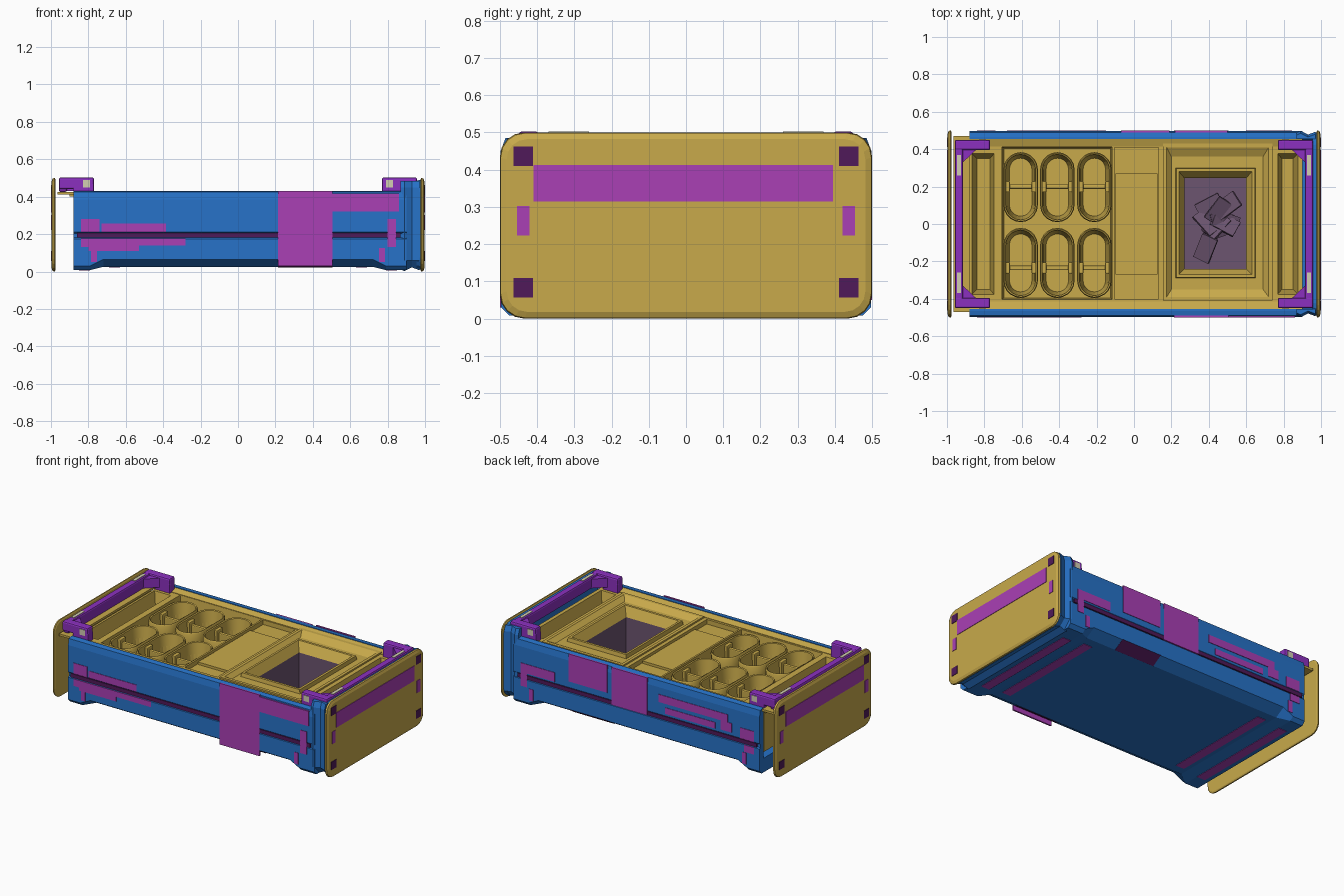
import bpy, bmesh, random
from math import cos, sin, pi
from mathutils import Euler, Matrix

if "Cube" in bpy.data.objects:
    bpy.data.objects.remove(bpy.data.objects["Cube"])

random.seed(4)


def material(name, rgb):
    m = bpy.data.materials.new(name)
    m.diffuse_color = (*rgb, 1)
    m.use_nodes = True
    m.node_tree.nodes["Principled BSDF"].inputs["Base Color"].default_value = m.diffuse_color
    return m


BLUE = material("blue", (0.02, 0.17, 0.58))
GOLD = material("gold", (0.58, 0.40, 0.07))
VIOLET = material("violet", (0.26, 0.03, 0.52))
MAGENTA = material("magenta", (0.40, 0.05, 0.46))
DARK = material("dark_purple", (0.08, 0.01, 0.10))
MAUVE = material("mauve", (0.15, 0.09, 0.16))
PALE = material("pale", (0.65, 0.62, 0.45))


def finish(name, bm, mat):
    bmesh.ops.recalc_face_normals(bm, faces=bm.faces)
    me = bpy.data.meshes.new(name)
    bm.to_mesh(me)
    bm.free()
    me.materials.append(mat)
    ob = bpy.data.objects.new(name, me)
    bpy.context.collection.objects.link(ob)
    return ob


def loft(name, loops, mat, cap=(True, True)):
    """Skin closed loops that share a point count."""
    bm = bmesh.new()
    rings = [[bm.verts.new(p) for p in lp] for lp in loops]
    n = len(rings[0])
    for a, b in zip(rings, rings[1:]):
        for i in range(n):
            j = (i + 1) % n
            bm.faces.new((a[i], a[j], b[j], b[i]))
    if cap[0]:
        bm.faces.new(rings[0])
    if cap[1]:
        bm.faces.new(rings[-1])
    return finish(name, bm, mat)


def rect(x0, x1, y0, y1, z):
    return [(x0, y0, z), (x1, y0, z), (x1, y1, z), (x0, y1, z)]


def box(name, x0, x1, y0, y1, z0, z1, mat, bevel=0):
    ob = loft(name, [rect(x0, x1, y0, y1, z0), rect(x0, x1, y0, y1, z1)], mat)
    if bevel:
        m = ob.modifiers.new("bevel", "BEVEL")
        m.width = bevel
        m.segments = 2
    return ob


def capsule(cx, cy, r, half, z, n=10):
    pts = []
    for base, s in ((0, 1), (pi, -1)):
        for i in range(n + 1):
            a = base + pi * i / n
            pts.append((cx + r * cos(a), cy + s * (half - r) + r * sin(a), z))
    return pts


def cut(ob, cutter):
    m = ob.modifiers.new("cut", "BOOLEAN")
    m.operation = "DIFFERENCE"
    m.object = cutter
    m.solver = "EXACT"
    bpy.context.view_layer.objects.active = ob
    bpy.ops.object.modifier_apply(modifier=m.name)
    bpy.data.objects.remove(cutter)


def round_rect(x, inset, r=0.065, n=4):
    hy, z0, z1 = 0.5 - inset, inset, 0.5 - inset
    pts = []
    for k, (sy, zc) in enumerate(((1, z1 - r), (-1, z1 - r), (-1, z0 + r), (1, z0 + r))):
        for i in range(n + 1):
            a = pi / 2 * (k + i / n)
            pts.append((x, sy * (hy - r) + r * cos(a), zc + r * sin(a)))
    return pts


# body: trough section with side groove, feet at both ends
def body_section(x, c, b, z):
    half = [(0.465, 0.43), (0.49, 0.425), (0.497, 0.385), (0.497, 0.21), (0.489, 0.203),
            (0.489, 0.182), (0.497, 0.175), (0.497, c), (b, z)]
    left = [(x, -y, h) for y, h in half]
    right = [(x, y, h) for y, h in reversed(half)]
    inner = [(x, y, h) for y, h in ((0.455, 0.43), (0.455, 0.1), (-0.455, 0.1), (-0.455, 0.43))]
    return left + right + inner


foot, mid = (0.03, 0.475, 0.008), (0.065, 0.43, 0.025)
loft("body", [body_section(-0.88, *foot), body_section(-0.79, *foot), body_section(-0.72, *mid),
              body_section(0.72, *mid), body_section(0.79, *foot), body_section(0.9, *foot)], BLUE)

# right end collar and its back wall
def collar(x, o):
    half = [(0.455, 0.485), (0.475 + o, 0.485), (0.488 + o, 0.45), (0.488 + o, 0.06), (0.44, 0.012 - o)]
    return ([(x, -y, z) for y, z in half] + [(x, y, z) for y, z in reversed(half)]
            + [(x, 0.445, 0.06), (x, -0.445, 0.06)])


loft("end_collar", [collar(0.87, 0), collar(0.89, 0.01), collar(0.93, -0.01), collar(0.97, 0.005)], BLUE)
loft("end_wall", [round_rect(0.955, 0.014), round_rect(0.978, 0.01)], BLUE)

# end plates with labels
for s, side in ((1, "right"), (-1, "left")):
    loft(side + "_end_plate", [round_rect(s * 0.976, 0.008), round_rect(s * 0.98, 0),
                               round_rect(s * 0.99, 0.002), round_rect(s * 0.997, 0.018, 0.055)], GOLD)
    a, b = sorted((s * 0.985, s * 1.0))
    box(side + "_end_stripe", a, b, -0.41, 0.395, 0.315, 0.412, MAGENTA)
    for t in (-1, 1):
        y = t * 0.437
        for z in (0.083, 0.436):
            box(side + "_end_square", a, b, y - 0.026, y + 0.026, z - 0.026, z + 0.026, DARK)
        box(side + "_end_tag", a, b, y - 0.017, y + 0.017, 0.223, 0.302, MAGENTA)

# tray insert with pockets
tray = box("tray", -0.88, 0.9, -0.452, 0.452, 0.14, 0.41, GOLD)
cut(tray, loft("slot_cutter", [rect(-0.84, -0.77, -0.35, 0.35, 0.29), rect(-0.87, -0.745, -0.38, 0.38, 0.43)], GOLD))
cut(tray, loft("slot_cutter", [rect(0.79, 0.85, -0.35, 0.35, 0.29), rect(0.765, 0.88, -0.38, 0.38, 0.43)], GOLD))
cut(tray, loft("cup_bay_cutter", [rect(-0.695, -0.125, -0.395, 0.405, 0.33), rect(-0.71, -0.115, -0.405, 0.415, 0.43)], GOLD))
cut(tray, box("middle_cutter", -0.105, 0.13, -0.40, 0.41, 0.38, 0.45, GOLD))
cut(tray, box("frame_cutter", 0.16, 0.735, -0.405, 0.425, 0.1, 0.45, GOLD))
box("middle_panel", -0.1, 0.125, -0.27, 0.27, 0.37, 0.396, GOLD)
for t in (-1, 1):
    loft("tray_side_lip", [[(x, t * 0.415, 0.40), (x, t * 0.415, 0.413), (x, t * 0.456, 0.426), (x, t * 0.456, 0.40)]
                           for x in (-0.9, 0.9)], GOLD)
box("left_tray_lip", -0.965, -0.88, -0.47, 0.47, 0.412, 0.426, GOLD)

# cups: raised capsule collars with a saddle across
for cx in (-0.606, -0.41, -0.212):
    for cy, bar in ((0.197, 0.2), (-0.208, -0.235)):
        cut(tray, loft("cup_cutter", [capsule(cx, cy, 0.06, 0.155, 0.2), capsule(cx, cy, 0.078, 0.172, 0.36)], GOLD))
        ring = [(0.090, 0.185, 0.325), (0.092, 0.187, 0.392), (0.087, 0.182, 0.402),
                (0.080, 0.175, 0.398), (0.073, 0.168, 0.325)]
        cup = loft("cup", [capsule(cx, cy, r, h, z) for r, h, z in ring], GOLD, (False, False))
        for p in cup.data.polygons:
            p.use_smooth = len(p.vertices) == 4
        cup.data.set_sharp_from_angle(angle=0.6)
        box("cup_saddle", cx - 0.078, cx + 0.078, bar - 0.012, bar + 0.012, 0.22, 0.365, GOLD, 0.006)
        for t in (-1, 1):
            x = cx + t * 0.072
            box("cup_notch", x - 0.014, x + 0.014, bar - 0.03, bar + 0.03, 0.25, 0.385, GOLD, 0.005)

# square opening with stepped frame
loft("opening_frame", [rect(0.155, 0.74, -0.41, 0.43, 0.40), rect(0.155, 0.74, -0.41, 0.43, 0.42),
                       rect(0.175, 0.72, -0.39, 0.41, 0.42), rect(0.20, 0.69, -0.35, 0.36, 0.395),
                       rect(0.222, 0.65, -0.29, 0.30, 0.395), rect(0.226, 0.646, -0.286, 0.296, 0.42),
                       rect(0.24, 0.63, -0.27, 0.28, 0.42), rect(0.27, 0.60, -0.24, 0.245, 0.36)], GOLD, (False, False))
loft("compartment", [rect(0.27, 0.60, -0.24, 0.245, 0.36), rect(0.27, 0.60, -0.24, 0.245, 0.13)], MAUVE, (False, True))
for i in range(9):
    bm = bmesh.new()
    bmesh.ops.create_cube(bm, size=1)
    rot = Euler((random.uniform(-.4, .4), random.uniform(-.4, .4), random.uniform(0, 3))).to_matrix().to_4x4()
    loc = (random.uniform(0.36, 0.51), random.uniform(-0.15, 0.15), random.uniform(0.15, 0.2))
    bm.transform(Matrix.Translation(loc) @ rot @ Matrix.Diagonal((0.14, 0.09, 0.02, 1)))
    finish("loose_slab", bm, MAUVE)

# carrying brackets at both ends
for s, side in ((1, "right"), (-1, "left")):
    def sbox(name, xa, xb, *rest):
        return box(side + name, *sorted((s * xa, s * xb)), *rest)
    sbox("_bracket_bar", 0.915, 0.958, -0.44, 0.44, 0.425, 0.5, VIOLET, 0.01)
    for t in (-1, 1):
        y0, y1 = sorted((t * 0.395, t * 0.45))
        sbox("_bracket_arm", 0.77, 0.958, y0, y1, 0.44, 0.503, VIOLET, 0.01)
        sbox("_bracket_foot", 0.77, 0.88, y0, y1, 0.405, 0.47, VIOLET, 0.006)
        p = [(0.925, 0.40), (0.925, 0.32), (0.84, 0.40)]
        loft(side + "_bracket_gusset", [[(s * x, t * y, z) for x, y in p] for z in (0.43, 0.49)], VIOLET)
        y0, y1 = sorted((t * 0.26, t * 0.37))
        sbox("_bar_tag", 0.926, 0.947, y0, y1, 0.49, 0.503, PALE)
        y0, y1 = sorted((t * 0.44, t * 0.453))
        sbox("_arm_tag", 0.79, 0.83, y0, y1, 0.45, 0.488, PALE)

# flat labels on the front and back sides: x0, x1, z0, z1
front = [(-0.73, -0.385, 0.212, 0.257), (-0.80, -0.28, 0.14, 0.176), (-0.80, -0.53, 0.11, 0.14),
         (0.215, 0.505, 0.03, 0.43), (0.505, 0.86, 0.32, 0.418)]
back = [(0.22, 0.5, 0.25, 0.43), (-0.07, 0.19, 0.18, 0.425), (-0.65, -0.15, 0.29, 0.34),
        (-0.56, -0.2, 0.225, 0.265), (-0.68, -0.6, 0.23, 0.29), (0.6, 0.8, 0.22, 0.28)]
both = [(-0.84, -0.74, 0.21, 0.28), (-0.84, -0.77, 0.13, 0.176), (0.80, 0.845, 0.13, 0.28),
        (-0.785, -0.755, 0.05, 0.125), (0.755, 0.785, 0.05, 0.125)]
for t, labels in ((-1, front + both), (1, back + both)):
    for x0, x1, z0, z1 in labels:
        box("side_label", x0, x1, *sorted((t * 0.49, t * 0.5)), z0, z1, MAGENTA)
    box("side_stripe", -0.86, 0.87, *sorted((t * 0.485, t * 0.4985)), 0.181, 0.206, DARK)
    loft("lower_edge_label", [[(x, t * 0.499, 0.066), (x, t * 0.431, 0.022), (x, t * 0.431, 0.03), (x, t * 0.49, 0.07)]
                              for x in (0.215, 0.505)], DARK)

# strips under the base
for s in (-1, 1):
    for x, z in ((0.66, 0.022), (0.82, 0.005)):
        box("base_strip", s * x - 0.03, s * x + 0.03, -0.37, 0.37, z, z + 0.006, MAGENTA)
